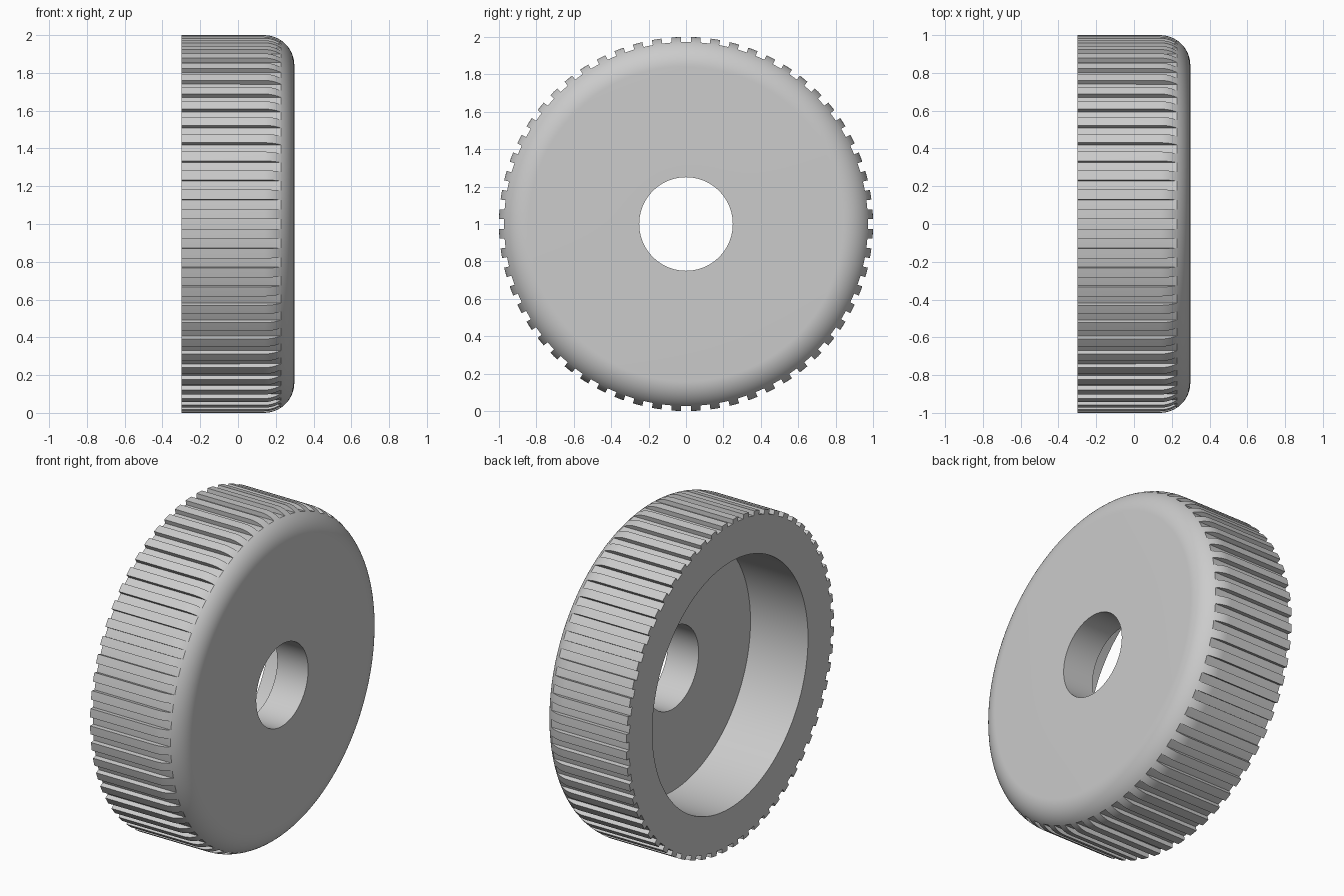
import bpy, bmesh
from math import sin, cos, pi, radians

if "Cube" in bpy.data.objects:
    bpy.data.objects.remove(bpy.data.objects["Cube"])

HALF, FILLET, ROOT = 0.298, 0.16, 0.973   # half width, edge radius, groove floor
BORE, HOLE, FLOOR = 0.75, 0.25, 0.09      # hollow back, axle hole, web position
TEETH = 60
STEP = 2 * pi / (TEETH * 4)               # two steps per rib, two per groove

grey = bpy.data.materials.new("plain grey")
grey.use_nodes = True
colour = (0.6, 0.6, 0.6, 1)
grey.diffuse_color = colour
grey.node_tree.nodes["Principled BSDF"].inputs["Base Color"].default_value = colour


def fillet_arc(start, end, count):
    """Points (x, radius) along the rounded outer edge; 0 is the tread."""
    return [(HALF - FILLET + FILLET * sin(start + (end - start) * i / count),
             1 - FILLET + FILLET * cos(start + (end - start) * i / count))
            for i in range(count + 1)]


def sweep(bm, profile, first, steps, closed):
    """Turn a closed (x, radius) profile about the x axis."""
    count = steps if closed else steps + 1
    rings = []
    for s in range(count):
        a = (first + s) * STEP
        rings.append([bm.verts.new((x, -r * cos(a), 1 + r * sin(a)))
                      for x, r in profile])
    n = len(profile)
    for s in range(steps):
        a, b = rings[s], rings[(s + 1) % count]
        for i in range(n):
            j = (i + 1) % n
            bm.faces.new((a[i], a[j], b[j], b[i]))
    if not closed:
        bm.faces.new(rings[0])
        bm.faces.new(rings[-1][::-1])


def finish(name, bm):
    bmesh.ops.recalc_face_normals(bm, faces=bm.faces)
    mesh = bpy.data.meshes.new(name)
    bm.to_mesh(mesh)
    bm.free()
    mesh.materials.append(grey)
    obj = bpy.data.objects.new(name, mesh)
    bpy.context.collection.objects.link(obj)
    bpy.ops.object.select_all(action='DESELECT')
    obj.select_set(True)
    bpy.context.view_layer.objects.active = obj
    bpy.ops.object.shade_smooth_by_angle(angle=radians(30))


# Angle on the rounded edge where the groove floor runs out
run_out = 0.0
while 1 - FILLET + FILLET * cos(run_out) > ROOT:
    run_out += 0.001

# Hollow wheel body with rounded front edge
body = bmesh.new()
sweep(body, [(-HALF, BORE), (-HALF, ROOT)] + fillet_arc(run_out, pi / 2, 14)
      + [(HALF, HOLE), (FLOOR, HOLE), (FLOOR, BORE)], 0, TEETH * 4, True)
finish("wheel_body", body)

# Grip ribs that fade into the rounded edge
ribs = bmesh.new()
rib_profile = [(-HALF, ROOT), (-HALF, 1)] + fillet_arc(0, run_out, 8)
for t in range(TEETH):
    sweep(ribs, rib_profile, t * 4 + 1, 2, False)
finish("grip_ribs", ribs)
